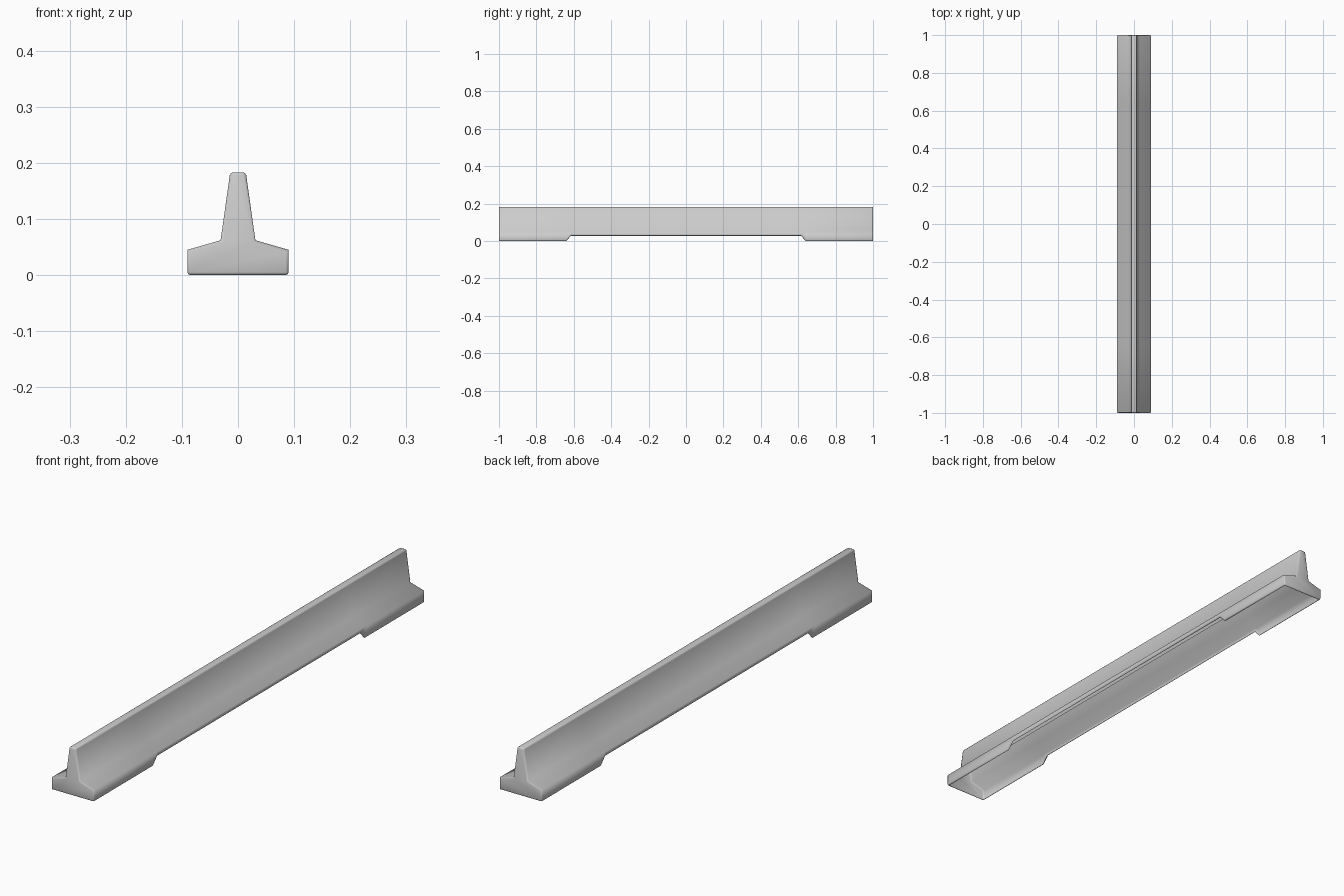
import bpy, bmesh

if "Cube" in bpy.data.objects:
    bpy.data.objects.remove(bpy.data.objects["Cube"])

# half cross-section of the inverted-T beam, from foot edge up to the ridge
HALF = [(0.09, 0.0), (0.09, 0.045), (0.031, 0.062), (0.014, 0.183)]
# stations along the length: (y, height of the underside)
STATIONS = [(-1, 0), (-0.64, 0), (-0.615, 0.028), (0.615, 0.028), (0.64, 0), (1, 0)]


def section(bm, y, base):
    right = [(x, max(z, base)) for x, z in HALF]
    left = [(-x, z) for x, z in reversed(right)]
    return [bm.verts.new((x, y, z)) for x, z in right + left]


# beam body lofted through the stations, with raised underside between the feet
bm = bmesh.new()
rings = [section(bm, y, base) for y, base in STATIONS]
for a, b in zip(rings, rings[1:]):
    for i in range(len(a)):
        j = (i + 1) % len(a)
        bm.faces.new((a[i], a[j], b[j], b[i]))
bm.faces.new(rings[0])
bm.faces.new(rings[-1])
bmesh.ops.recalc_face_normals(bm, faces=bm.faces)

# softened ridge, lower rims and end outlines; the shoulder creases stay crisp
soft = []
for e in bm.edges:
    ys = [v.co.y for v in e.verts]
    zs = [v.co.z for v in e.verts]
    at_end = abs(ys[0] - ys[1]) < 1e-6 and abs(ys[0]) > 0.99
    along = abs(ys[0] - ys[1]) > 1e-6
    if at_end or (along and (max(zs) < 0.04 or min(zs) > 0.1)):
        soft.append(e)
bmesh.ops.bevel(bm, geom=soft, offset=0.005, segments=2, profile=0.5,
                affect="EDGES", clamp_overlap=True)

# the beam is a hollow shell: open the underside, keeping its rolled rim
bm.normal_update()
under = [f for f in bm.faces
         if f.normal.z < -0.5
         and min(v.co.x for v in f.verts) < -0.05
         and max(v.co.x for v in f.verts) > 0.05
         and abs(f.calc_center_median().y) < 0.98]
bmesh.ops.delete(bm, geom=under, context="FACES")

mesh = bpy.data.meshes.new("barrier_beam")
bm.to_mesh(mesh)
bm.free()
beam = bpy.data.objects.new("barrier_beam", mesh)
bpy.context.collection.objects.link(beam)

bpy.context.view_layer.objects.active = beam
beam.select_set(True)
bpy.ops.object.shade_smooth()
